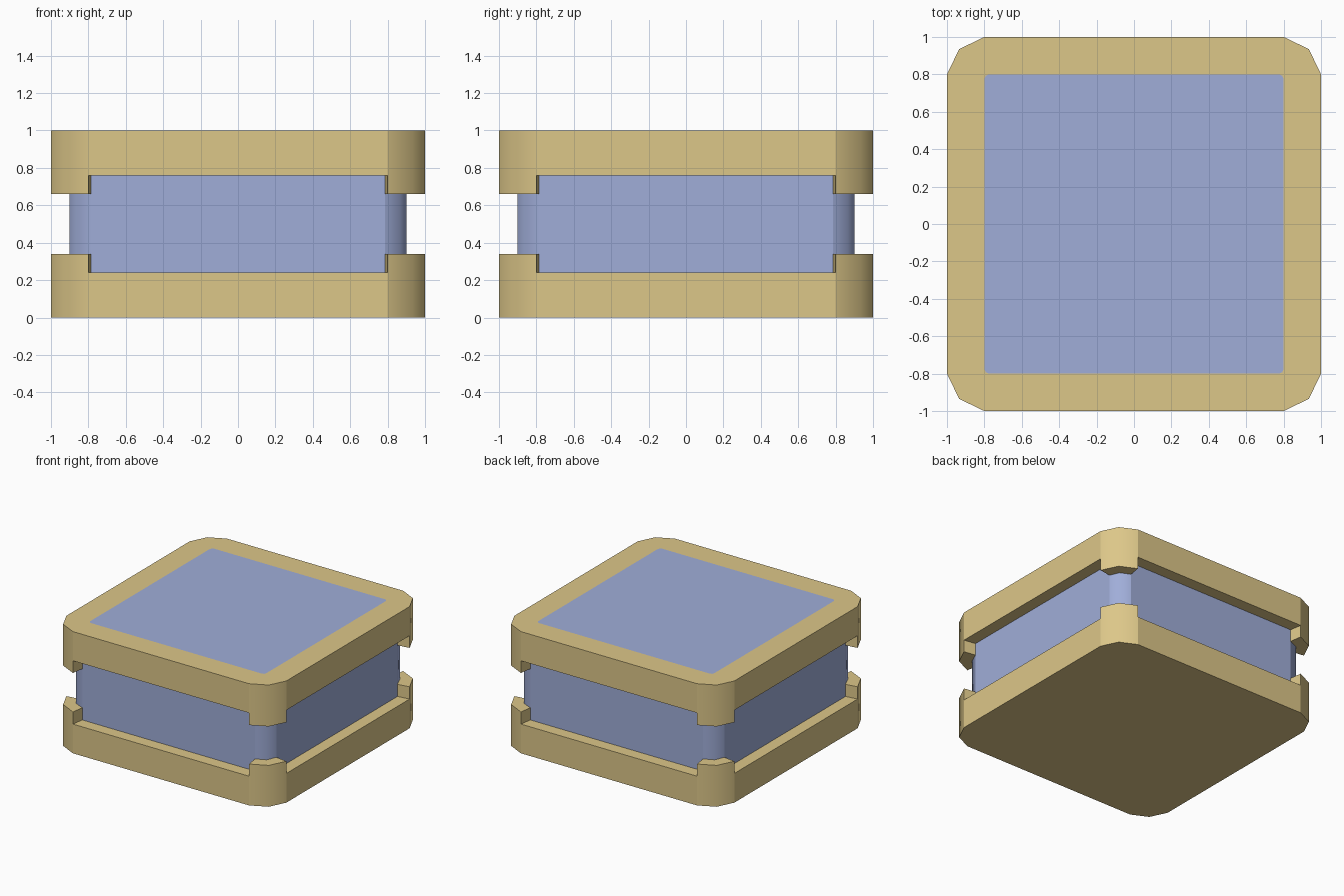
import bpy, bmesh

if "Cube" in bpy.data.objects:
    bpy.data.objects.remove(bpy.data.objects["Cube"])

LEDGE, LUG = 0.24, 0.34     # frame height along the sides / at the corners


def material(name, color):
    m = bpy.data.materials.new(name)
    m.diffuse_color = (*color, 1)
    m.use_nodes = True
    m.node_tree.nodes["Principled BSDF"].inputs["Base Color"].default_value = m.diffuse_color
    return m


def rounded_loop(half, start, mid):
    """Counter-clockwise square outline with two facets per corner."""
    corner = [(half, start), (mid, mid), (start, half)]
    pts = []
    for _ in range(4):
        pts += corner
        corner = [(-y, x) for x, y in corner]
    return pts


OUTER = rounded_loop(1.0, 0.80, 0.935)
INNER = rounded_loop(0.9, 0.785, 0.865)
PANEL = rounded_loop(0.8, 0.775, 0.793)
SEGMENTS = [(i, (i + 1) % 12, i % 3 != 2) for i in range(12)]   # last: is corner


def build(name, faces, mat, upper=False):
    """faces: (points, smooth); upper parts are mirrored about mid height."""
    bm = bmesh.new()
    for pts, smooth in faces:
        verts = [bm.verts.new((x, y, 1 - z if upper else z)) for (x, y), z in pts]
        bm.faces.new(verts).smooth = smooth
    bmesh.ops.remove_doubles(bm, verts=bm.verts, dist=1e-5)
    if upper:
        bmesh.ops.reverse_faces(bm, faces=bm.faces)
    for e in bm.edges:
        e.smooth = len(e.link_faces) == 2 and e.calc_face_angle(3) < 0.9
    me = bpy.data.meshes.new(name)
    bm.to_mesh(me)
    bm.free()
    me.materials.append(mat)
    ob = bpy.data.objects.new(name, me)
    bpy.context.collection.objects.link(ob)
    return ob


def wall(loop, i, j, z0, z1):
    return [(loop[i], z0), (loop[j], z0), (loop[j], z1), (loop[i], z1)]


def frame_faces(open_cap):
    faces = []
    for i, j, corner in SEGMENTS:
        h = LUG if corner else LEDGE
        faces.append((wall(OUTER, i, j, 0, h), corner))
        faces.append(([(OUTER[i], h), (OUTER[j], h), (INNER[j], h), (INNER[i], h)], False))
        if open_cap:
            faces.append(([(OUTER[j], 0), (OUTER[i], 0), (PANEL[i], 0), (PANEL[j], 0)], False))
    # end faces of the corner lugs
    for i in range(12):
        if i % 3 == 1:
            continue
        end = [(INNER[i], LEDGE), (OUTER[i], LEDGE), (OUTER[i], LUG), (INNER[i], LUG)]
        faces.append((end if i % 3 == 0 else end[::-1], False))
    if not open_cap:
        faces.append(([(p, 0) for p in reversed(OUTER)], False))
    return faces


tan = material("tan", (0.72, 0.57, 0.25))
blue = material("blue", (0.35, 0.42, 0.69))

# Tan frames, the upper one open around the top panel
build("lower_frame", frame_faces(False), tan)
build("upper_frame", frame_faces(True), tan, upper=True)

# Blue core between the frames
core = []
for i, j, corner in SEGMENTS:
    z = LUG if corner else LEDGE
    core.append((wall(INNER, i, j, z, 1 - z), corner))
build("core", core, blue)

# Blue panel flush with the top
build("top_panel", [([(p, 1) for p in PANEL], False)], blue)
